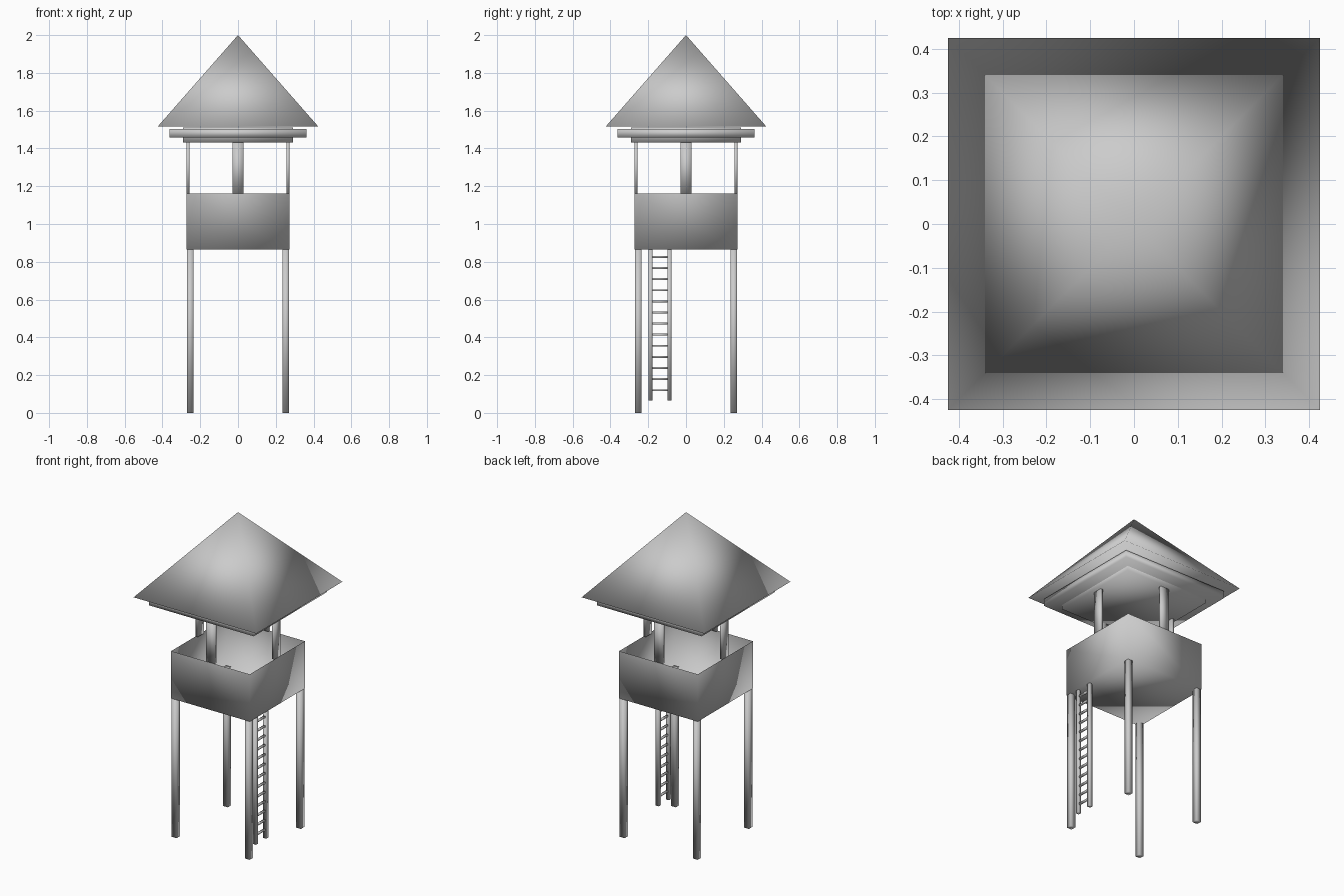
import bpy, bmesh
from mathutils import Vector

if "Cube" in bpy.data.objects:
    bpy.data.objects.remove(bpy.data.objects["Cube"], do_unlink=True)

# One plain grey for the whole tower
grey = bpy.data.materials.new("plain_grey")
grey.use_nodes = True
grey.diffuse_color = (0.6, 0.6, 0.6, 1)
grey.node_tree.nodes["Principled BSDF"].inputs["Base Color"].default_value = (0.6, 0.6, 0.6, 1)


def finish(name, bm):
    """Turn a bmesh into a fully smooth-shaded grey object."""
    for face in bm.faces:
        face.smooth = True
    mesh = bpy.data.meshes.new(name)
    bm.to_mesh(mesh)
    bm.free()
    mesh.materials.append(grey)
    obj = bpy.data.objects.new(name, mesh)
    bpy.context.collection.objects.link(obj)
    return obj


def box(name, low, high, open_top=False):
    """Box between two opposite corners, with an optional open top."""
    low, high = Vector(low), Vector(high)
    bm = bmesh.new()
    bmesh.ops.create_cube(bm, size=1)
    if open_top:
        top = [f for f in bm.faces if f.normal.z > 0.5]
        bmesh.ops.delete(bm, geom=top, context="FACES_ONLY")
    bmesh.ops.scale(bm, vec=high - low, verts=bm.verts)
    bmesh.ops.translate(bm, vec=(low + high) / 2, verts=bm.verts)
    return finish(name, bm)


def centred_box(name, x, y, half_x, half_y, z0, z1, open_top=False):
    return box(name, (x - half_x, y - half_y, z0), (x + half_x, y + half_y, z1), open_top)


CABIN, FLOOR, RAIL, CEILING, EAVES = 0.272, 0.866, 1.162, 1.432, 1.516

# Corner legs
for side, sx in (("left", 1), ("right", -1)):
    for end, sy in (("front", -1), ("back", 1)):
        centred_box(f"{end}_{side}_leg", sx * 0.253, sy * 0.253, 0.017, 0.017, 0, FLOOR)

# Open-topped lookout cabin
centred_box("cabin", 0, 0, CABIN, CABIN, FLOOR, RAIL, open_top=True)

# Flat roof posts at the middle of each wall
inset = CABIN - 0.008
for s, side, end in ((1, "left", "back"), (-1, "right", "front")):
    centred_box(f"{side}_post", s * inset, 0, 0.008, 0.03, RAIL, CEILING)
    centred_box(f"{end}_post", 0, s * inset, 0.03, 0.008, RAIL, CEILING)

# Ceiling block and the wider eaves plate around it
centred_box("ceiling", 0, 0, 0.29, 0.29, CEILING, EAVES - 0.004)
centred_box("eaves_plate", 0, 0, 0.363, 0.363, 1.459, 1.503)

# Pyramid roof
bm = bmesh.new()
base = [bm.verts.new((x, y, EAVES)) for x, y in
        ((0.425, 0.425), (-0.425, 0.425), (-0.425, -0.425), (0.425, -0.425))]
apex = bm.verts.new((0, 0, 2))
bm.faces.new(base[::-1])
for i in range(4):
    bm.faces.new((base[i], base[(i + 1) % 4], apex))
finish("roof", bm)

# Ladder under the cabin
LADDER_X, LADDER_Y = 0.253, -0.138
for end, s in (("front", -1), ("back", 1)):
    centred_box(f"{end}_ladder_rail", LADDER_X, LADDER_Y + s * 0.05, 0.011, 0.011, 0.065, FLOOR)
for i in range(13):
    z = 0.12 + i * 0.0588
    centred_box(f"ladder_rung_{i + 1}", LADDER_X, LADDER_Y, 0.006, 0.04, z - 0.005, z + 0.005)
